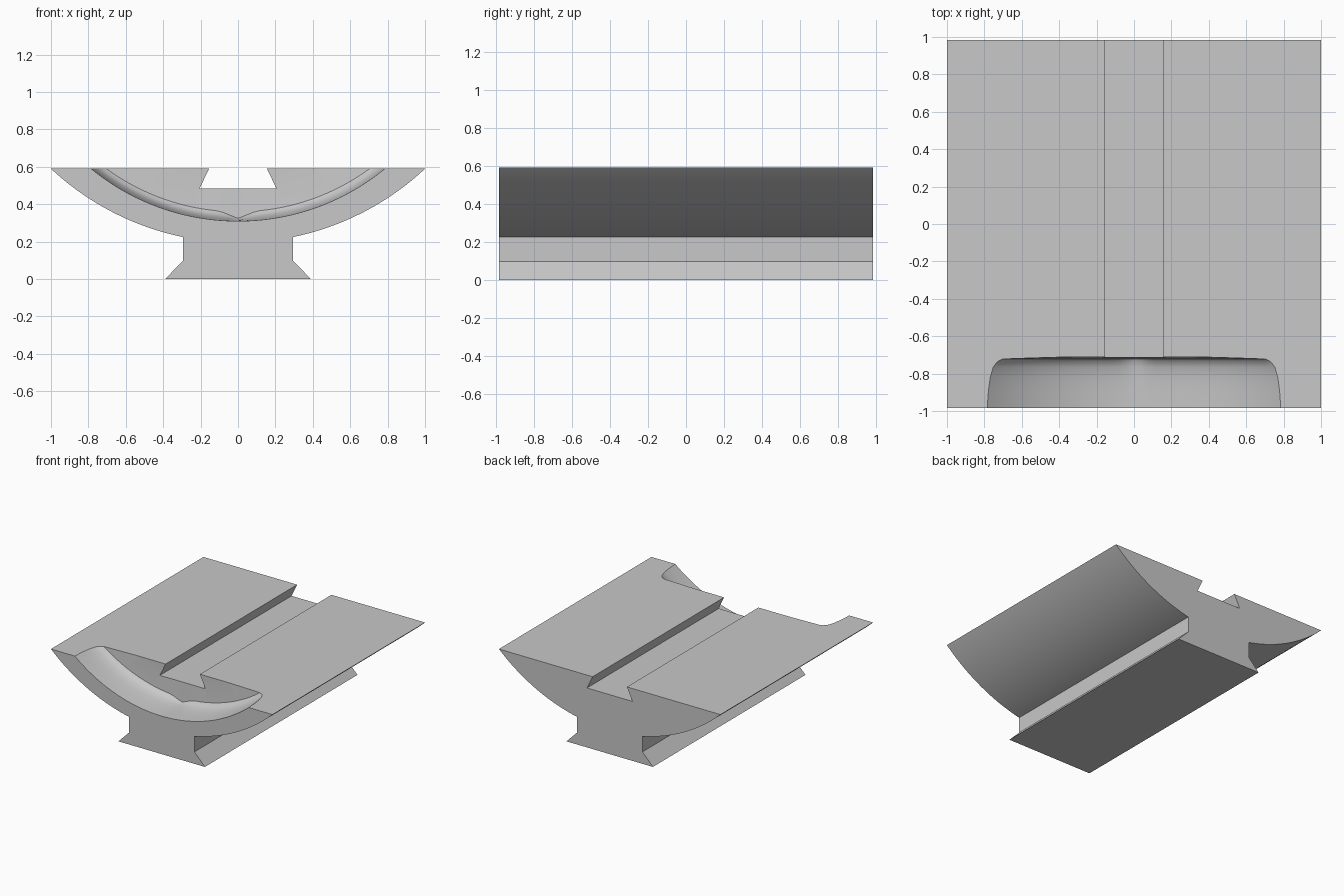
import bpy, bmesh
from math import sin, cos, radians, asin

cube = bpy.data.objects.get("Cube")
if cube:
    bpy.data.objects.remove(cube, do_unlink=True)

HALF_LEN, TOP = 0.983, 0.59

grey = bpy.data.materials.new("plain_grey")
grey.use_nodes = True
colour = (0.58, 0.58, 0.58, 1)
grey.diffuse_color = colour
grey.node_tree.nodes["Principled BSDF"].inputs["Base Color"].default_value = colour


def loft(name, sections):
    """Skin closed loops of equal length and cap both ends."""
    bm = bmesh.new()
    loops = [[bm.verts.new(p) for p in s] for s in sections]
    for a, b in zip(loops, loops[1:]):
        for i in range(len(a)):
            j = (i + 1) % len(a)
            bm.faces.new((a[i], a[j], b[j], b[i]))
    bm.faces.new(loops[0])
    bm.faces.new(loops[-1])
    bmesh.ops.recalc_face_normals(bm, faces=bm.faces[:])
    mesh = bpy.data.meshes.new(name)
    bm.to_mesh(mesh)
    bm.free()
    mesh.materials.append(grey)
    obj = bpy.data.objects.new(name, mesh)
    bpy.context.collection.objects.link(obj)
    return obj


# Rail body: flared foot, neck, curved belly and dovetail slot
R, CZ = 1.463, 1.658
start, end = asin(0.295 / R), asin(1 / R)
half = [(0.39, 0), (0.295, 0.097)]
for i in range(25):
    a = start + (end - start) * i / 24
    half.append((R * sin(a), CZ - R * cos(a)))
half[-1] = (1, TOP)
half += [(0.155, TOP), (0.205, 0.485)]
outline = half + [(-x, z) for x, z in reversed(half)]
body = loft("rail_body", [[(x, y, z) for x, z in outline]
                          for y in (-HALF_LEN, HALF_LEN)])


# Scooped recess in the front end, narrowing towards a steep back wall
def scoop_section(y, inset):
    pts = []
    for i in range(49):
        a = radians(-45 + 90 * i / 48)
        d = inset
        if y < -0.715:  # small dip on the centre line
            d *= min(1, 0.3 + 0.7 * abs(sin(a)) / 0.08)
        r = 1.24 - d
        pts.append((r * sin(a), y, 1.55 - r * cos(a)))
    return pts


steps = [(-1.1, 0), (-0.983, 0), (-0.89, 0.004), (-0.82, 0.01), (-0.765, 0.02),
         (-0.735, 0.034), (-0.722, 0.05), (-0.712, 0.2)]
cutter = loft("scoop_cutter", [scoop_section(*s) for s in steps])
cutter.hide_render = True

cut = body.modifiers.new("scoop", "BOOLEAN")
cut.operation = "DIFFERENCE"
cut.solver = "EXACT"
cut.object = cutter
bpy.ops.object.select_all(action="DESELECT")
body.select_set(True)
bpy.context.view_layer.objects.active = body
bpy.ops.object.modifier_apply(modifier=cut.name)
bpy.data.objects.remove(cutter, do_unlink=True)
bpy.ops.object.shade_smooth_by_angle(angle=radians(30))
